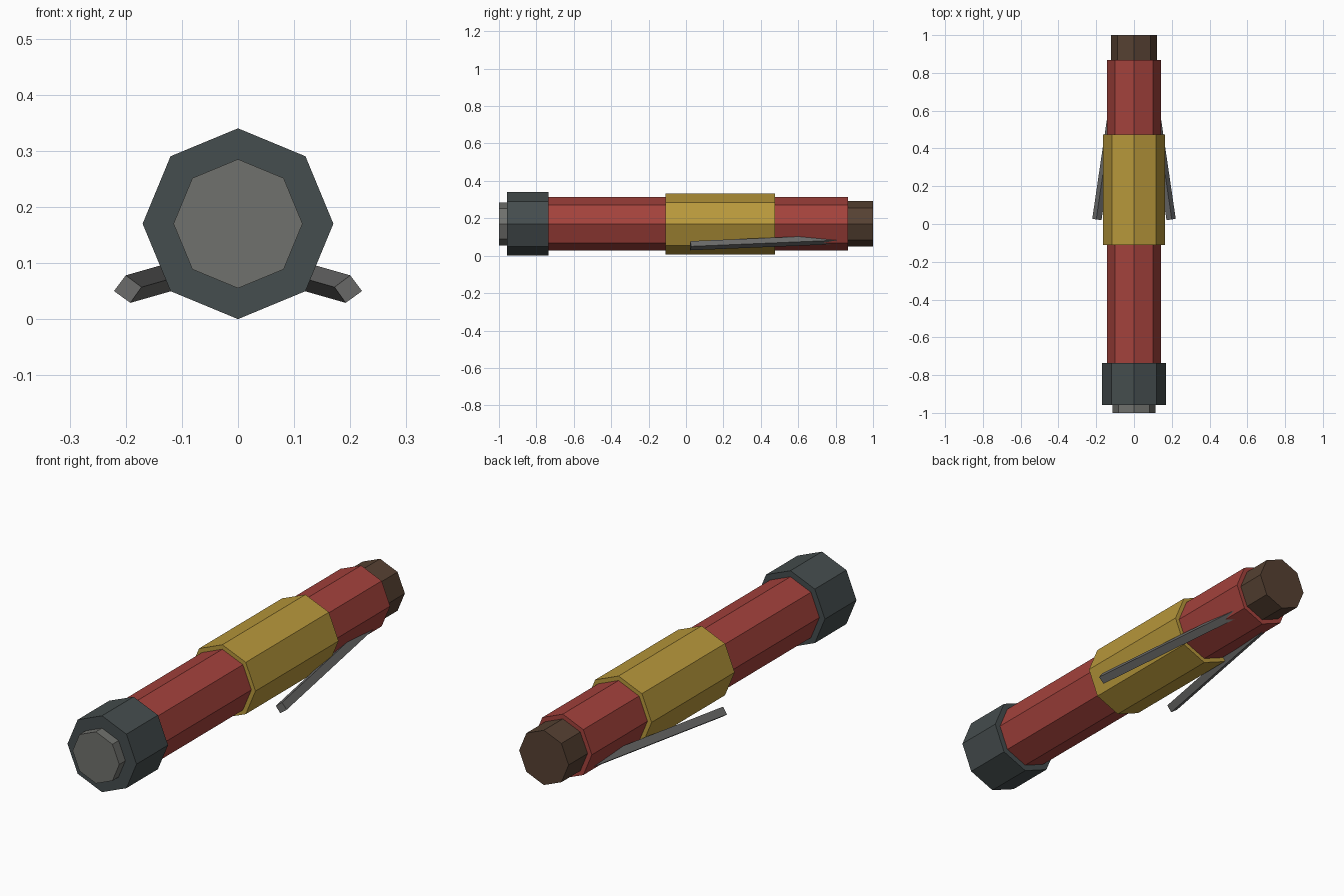
import bpy, bmesh, math
from mathutils import Vector

if "Cube" in bpy.data.objects:
    bpy.data.objects.remove(bpy.data.objects["Cube"])

AXIS_Z = 0.17


def srgb(r, g, b):
    return tuple(((c / 255 + 0.055) / 1.055) ** 2.4 for c in (r, g, b)) + (1.0,)


def material(name, rgb):
    m = bpy.data.materials.new(name)
    m.diffuse_color = srgb(*rgb)
    m.use_nodes = True
    m.node_tree.nodes["Principled BSDF"].inputs["Base Color"].default_value = m.diffuse_color
    return m


RED = material("brick red", (164, 66, 60))
GOLD = material("mustard", (184, 152, 59))
SLATE = material("slate", (69, 77, 78))
LENS = material("pale grey", (112, 113, 109))
BROWN = material("brown", (86, 65, 50))
STEEL = material("steel grey", (107, 107, 106))


def loft(name, ring_a, ring_b, mat):
    """Flat-faced solid between two matching rings."""
    bm = bmesh.new()
    a = [bm.verts.new(p) for p in ring_a]
    b = [bm.verts.new(p) for p in ring_b]
    n = len(a)
    bm.faces.new(a)
    bm.faces.new(b)
    for i in range(n):
        j = (i + 1) % n
        bm.faces.new((a[i], a[j], b[j], b[i]))
    bmesh.ops.recalc_face_normals(bm, faces=bm.faces)
    mesh = bpy.data.meshes.new(name)
    bm.to_mesh(mesh)
    bm.free()
    mesh.materials.append(mat)
    obj = bpy.data.objects.new(name, mesh)
    bpy.context.collection.objects.link(obj)
    return obj


def octagon(r, y):
    return [Vector((r * math.sin(k * math.pi / 4), y,
                    AXIS_Z + r * math.cos(k * math.pi / 4))) for k in range(8)]


# Octagonal sections along the tube: name, radius, front y, back y, colour
for name, r, y0, y1, mat in (
    ("front_lens", 0.115, -1.0, -0.94, LENS),
    ("front_collar", 0.17, -0.957, -0.735, SLATE),
    ("tube_body", 0.143, -0.75, 0.867, RED),
    ("grip_sleeve", 0.163, -0.11, 0.475, GOLD),
    ("end_plug", 0.122, 0.85, 1.0, BROWN),
):
    loft(name, octagon(r, y0), octagon(r, y1), mat)

# Slanted side struts, hinged inside the tube and splayed toward the front
SECTION = [(0.221, 0.05), (0.20, 0.078), (0.172, 0.057), (0.192, 0.029)]
SLOPE_X, SLOPE_Z = -0.147, 0.042
for side, label in ((1, "right"), (-1, "left")):
    front, back = [], []
    for x, z in SECTION:
        y = 0.02 + 0.147 * (x - 0.172)
        front.append(Vector((side * x, y, z)))
        back.append(Vector((side * (x + 0.8 * SLOPE_X), y + 0.8, z + 0.8 * SLOPE_Z)))
    loft(label + "_strut", front, back, STEEL)
